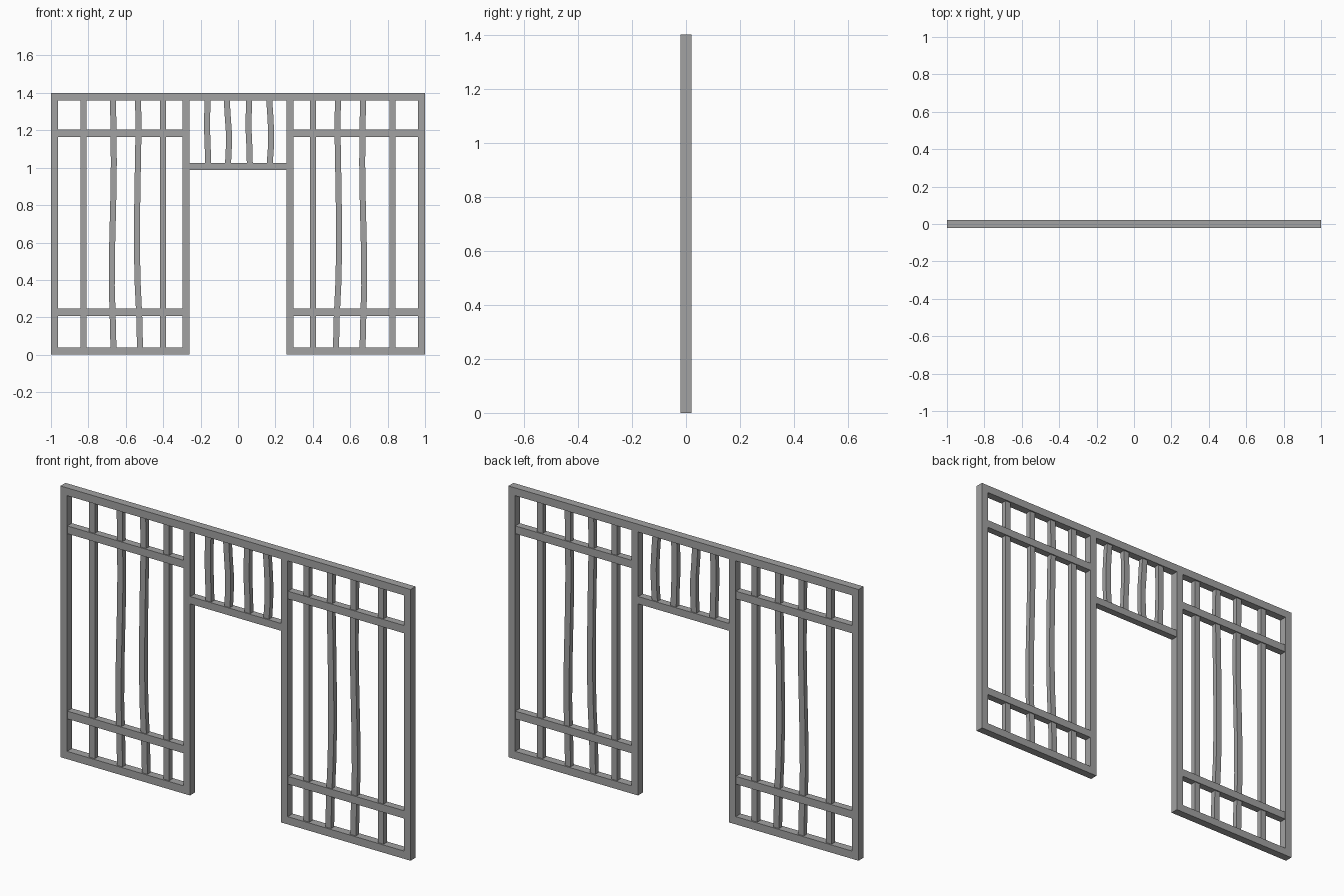
import bpy
import bmesh

cube = bpy.data.objects.get("Cube")
if cube:
    bpy.data.objects.remove(cube, do_unlink=True)

# One grey material for the whole screen
grey = bpy.data.materials.new("grey_metal")
grey.use_nodes = True
grey.diffuse_color = (0.36, 0.36, 0.36, 1)
grey.node_tree.nodes["Principled BSDF"].inputs["Base Color"].default_value = (0.36, 0.36, 0.36, 1)

DEPTH = 0.041
RAIL_DEPTH = 0.037
BAR_W = 0.032
BAR_D = 0.026


def finish(name, bm):
    bmesh.ops.recalc_face_normals(bm, faces=bm.faces)
    mesh = bpy.data.meshes.new(name)
    bm.to_mesh(mesh)
    bm.free()
    mesh.materials.append(grey)
    obj = bpy.data.objects.new(name, mesh)
    bpy.context.collection.objects.link(obj)
    return obj


def bar(name, path, width=BAR_W, depth=BAR_D):
    """Rectangular bar that follows (x, z) points from bottom to top."""
    bm = bmesh.new()
    w, d = width / 2, depth / 2
    rings = [[bm.verts.new((x + sx * w, sy * d, z))
              for sx, sy in ((-1, -1), (1, -1), (1, 1), (-1, 1))] for x, z in path]
    for a, b in zip(rings, rings[1:]):
        for i in range(4):
            j = (i + 1) % 4
            bm.faces.new((a[i], a[j], b[j], b[i]))
    bm.faces.new(rings[0])
    bm.faces.new(rings[-1])
    return finish(name, bm)


def beam(name, x0, x1, z0, z1, depth=DEPTH):
    return bar(name, [((x0 + x1) / 2, z0), ((x0 + x1) / 2, z1)], x1 - x0, depth)


def bent_bar(name, x, z0, z1, offsets):
    """Bar split evenly in height, each ring shifted sideways."""
    n = len(offsets) - 1
    return bar(name, [(x + o, z0 + (z1 - z0) * i / n) for i, o in enumerate(offsets)])


# Continuous head rail
beam("top_rail", -1, 1, 1.36, 1.4)

# Two side panels: stiles, sills, cross rails and straight bars
for side, s in (("right", -1), ("left", 1)):
    def span(name, a, b, z0, z1, depth=DEPTH):
        beam(side + name, min(s * a, s * b), max(s * a, s * b), z0, z1, depth)
    span("_outer_stile", 0.962, 1, 0, 1.36)
    span("_inner_stile", 0.26, 0.298, 0, 1.36)
    span("_bottom_rail", 0.298, 0.962, 0, 0.04)
    span("_lower_cross_rail", 0.298, 0.962, 0.207, 0.247, RAIL_DEPTH)
    span("_upper_cross_rail", 0.298, 0.962, 1.163, 1.203, RAIL_DEPTH)
    for part, x in (("_outer_bar", 0.825), ("_inner_bar", 0.4)):
        bar(side + part, [(s * x, 0.04), (s * x, 1.36)])
    # Hand-bent bars in the middle of each panel
    bent_bar(side + "_bent_outer_bar", s * 0.666, 0.04, 1.36,
             [s * o for o in (0, 0.004, 0.009, 0.008, 0.004, 0, -0.002, 0, 0.002)])
    bent_bar(side + "_bent_inner_bar", s * 0.532, 0.04, 1.36,
             [s * o for o in (-0.008, -0.004, 0.004, 0.008, 0.008, 0.006, 0.003, 0, 0.002)])

# Panel over the opening
beam("lintel_rail", -0.26, 0.26, 0.988, 1.026, RAIL_DEPTH)
lintel_bars = (
    (-0.162, (0.002, 0, -0.003, -0.003, 0)),
    (-0.055, (0.002, 0.006, 0.006, 0, -0.005)),
    (0.06, (0.003, 0.001, -0.003, -0.003, 0)),
    (0.17, (0, 0.006, 0.007, 0.003, -0.003)),
)
for i, (x, bend) in enumerate(lintel_bars):
    bent_bar(f"lintel_bar_{i + 1}", x, 1.026, 1.36, bend)
